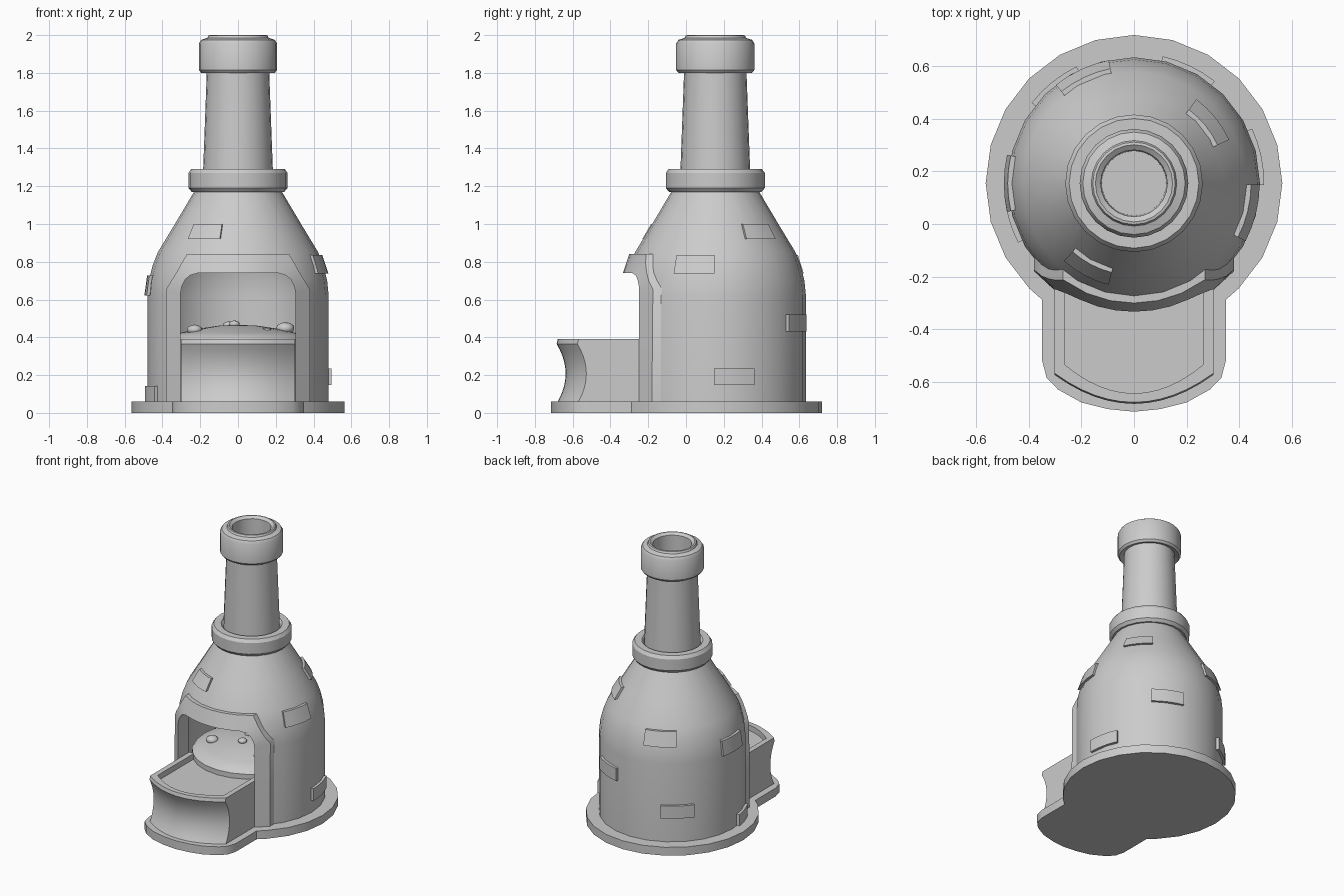
import bpy, bmesh
from math import sin, cos, pi, sqrt, radians

if "Cube" in bpy.data.objects:
    bpy.data.objects.remove(bpy.data.objects["Cube"], do_unlink=True)

AXIS_Y = 0.155      # the oven and chimney share this vertical axis
SEGS = 24
BASE_TOP = 0.06

stone = bpy.data.materials.new("plain grey stone")
stone.use_nodes = True
stone.diffuse_color = (0.6, 0.6, 0.6, 1)
stone.node_tree.nodes["Principled BSDF"].inputs["Base Color"].default_value = (0.6, 0.6, 0.6, 1)


def shade(ob):
    bpy.ops.object.select_all(action="DESELECT")
    ob.select_set(True)
    bpy.context.view_layer.objects.active = ob
    bpy.ops.object.shade_smooth_by_angle(angle=radians(32))


def finish(bm, name):
    bmesh.ops.remove_doubles(bm, verts=bm.verts, dist=0.0001)
    bmesh.ops.recalc_face_normals(bm, faces=bm.faces)
    mesh = bpy.data.meshes.new(name)
    bm.to_mesh(mesh)
    bm.free()
    mesh.materials.append(stone)
    ob = bpy.data.objects.new(name, mesh)
    bpy.context.collection.objects.link(ob)
    shade(ob)
    return ob


def loft(name, rings, cap=True, closed=False):
    """Skin a row of equal vertex rings; closed joins the last ring to the first."""
    bm = bmesh.new()
    rows = [[bm.verts.new(p) for p in ring] for ring in rings]
    pairs = list(zip(rows, rows[1:])) + ([(rows[-1], rows[0])] if closed else [])
    for a, b in pairs:
        for i in range(len(a)):
            j = (i + 1) % len(a)
            bm.faces.new((a[i], a[j], b[j], b[i]))
    if cap and not closed:
        bm.faces.new(rows[0])
        bm.faces.new(rows[-1])
    return finish(bm, name)


def revolve(name, profile):
    """Turn a profile that starts and ends on the axis."""
    bm = bmesh.new()
    rows = []
    for r, z in profile:
        if r == 0:
            rows.append([bm.verts.new((0, AXIS_Y, z))] * SEGS)
        else:
            rows.append([bm.verts.new((r * cos(2 * pi * i / SEGS + pi / 2),
                                       AXIS_Y + r * sin(2 * pi * i / SEGS + pi / 2), z))
                         for i in range(SEGS)])
    for a, b in zip(rows, rows[1:]):
        for i in range(SEGS):
            j = (i + 1) % SEGS
            corners = list(dict.fromkeys((a[i], a[j], b[j], b[i])))
            bm.faces.new(corners)
    return finish(bm, name)


def mirrored(half):
    """Complete a half outline that ends at x = 0."""
    return half + [(-x, v) for x, v in reversed(half[:-1])]


# Oven wall profile and its radius at any height
WALL = [(0.48, 0.05), (0.48, 0.62), (0.472, 0.7), (0.452, 0.78),
        (0.425, 0.85), (0.34, 0.99), (0.215, 1.2)]


def wall_radius(z):
    for (r0, z0), (r1, z1) in zip(WALL, WALL[1:]):
        if z <= z1:
            return r0 + (r1 - r0) * (z - z0) / (z1 - z0)
    return WALL[-1][0]


# Base plate: round under the oven, with a tongue under the tray
tongue = [(0.35, -0.52), (0.333, -0.585), (0.29, -0.63), (0.2, -0.68), (0.1, -0.705), (0, -0.715)]
arc = [(0.565 * cos(a), AXIS_Y + 0.565 * sin(a))
       for a in (pi / 2 - 2 * pi * i / SEGS for i in range(10))]
arc.append((0.35, AXIS_Y - sqrt(0.565 ** 2 - 0.35 ** 2)))
outline = mirrored(arc + tongue)[:-1]
loft("base_plate", [[(x, y, z) for x, y in outline] for z in (0, BASE_TOP)])

# Hollow oven body
inner = [(r - 0.06, z) for r, z in WALL[:-1]]
body = revolve("oven_body", [(0, 1.2)] + WALL[::-1] + inner + [(0, 1.03)])

# Arched opening and the raised frame around it
opening = mirrored([(0.305, 0.05), (0.305, 0.63), (0.298, 0.67), (0.28, 0.705), (0.255, 0.728),
                    (0.215, 0.74), (0.14, 0.74), (0.07, 0.74), (0, 0.74)])
border = mirrored([(0.38, 0.05), (0.38, 0.655), (0.353, 0.7), (0.325, 0.745), (0.3, 0.79),
                   (0.27, 0.84), (0.18, 0.84), (0.09, 0.84), (0, 0.84)])
hole = [((a + c) / 2, (b + d) / 2 - (0.1 if b < 0.1 else 0))
        for (a, b), (c, d) in zip(opening, border)]
cutter = loft("opening_cutter", [[(x, y, z) for x, z in hole] for y in (-1, 0.0)])
cutter.hide_render = True
cut = body.modifiers.new("opening", "BOOLEAN")
cut.operation, cut.solver, cut.object = "DIFFERENCE", "EXACT", cutter
bpy.context.view_layer.objects.active = body
bpy.ops.object.modifier_apply(modifier="opening")
bpy.data.objects.remove(cutter, do_unlink=True)
shade(body)


def on_wall(x, z, offset):
    return (x, AXIS_Y - sqrt((wall_radius(z) + offset) ** 2 - x * x), z)


frame_rings = []
for (xi, zi), (xo, zo) in zip(opening, border):
    frame_rings.append([on_wall(xi, zi, 0.027), on_wall(xo, zo, 0.027),
                        on_wall(xo, zo, -0.05), on_wall(xi, zi, -0.065)])
loft("opening_frame", frame_rings)

# Collar and chimney
revolve("chimney_collar", [(0, 1.17), (0.245, 1.17), (0.262, 1.19), (0.262, 1.27),
                           (0.247, 1.292), (0.2, 1.292), (0.185, 1.275), (0, 1.275)])
revolve("chimney", [(0, 1.22), (0.187, 1.22), (0.165, 1.81), (0.195, 1.8), (0.207, 1.815),
                    (0.207, 1.955), (0.195, 1.975), (0.163, 1.985), (0.157, 1.998),
                    (0.147, 2.0), (0.127, 1.985), (0.123, 1.4), (0, 1.4)])


# Front tray with a hollowed front and a sunken top
def tray_ring(half_width, front_shift, z):
    xs = [half_width * (1 - i / 6) for i in range(13)]
    ring = [(x, -0.575 - 0.11 * (1 - (x / half_width) ** 2) + front_shift, z) for x in xs]
    return ring + [(-half_width, -0.12, z), (half_width, -0.12, z)]


tray_rings = []
for i in range(11):
    t = i / 10
    tray_rings.append(tray_ring(0.302, 0.19 * t * (1 - t), 0.05 + 0.315 * t))
tray_rings += [tray_ring(0.302, 0.006, 0.39), tray_ring(0.265, 0.04, 0.39),
               tray_ring(0.265, 0.04, 0.35)]
loft("front_tray", tray_rings)

# Ash mound and coals
revolve("ash_mound", [(0, 0.06), (0.39, 0.06), (0.39, 0.385), (0.375, 0.402), (0.3, 0.425),
                      (0.2, 0.447), (0.1, 0.462), (0, 0.466)])
coals = [(-0.23, 0.035, 0.44, 0.042), (0.25, 0.12, 0.448, 0.05), (-0.02, 0.08, 0.47, 0.03),
         (0.15, 0.0, 0.433, 0.027), (-0.06, -0.095, 0.418, 0.025), (-0.05, 0.2, 0.465, 0.03)]
for i, (x, y, z, size) in enumerate(coals):
    bm = bmesh.new()
    bmesh.ops.create_icosphere(bm, subdivisions=2, radius=size)
    for v in bm.verts:
        v.co.z *= 0.65
    bmesh.ops.translate(bm, verts=bm.verts, vec=(x, y, z))
    finish(bm, f"coal_{i + 1}")

# Raised bricks: angle around the axis, height, width, brick height
bricks = [(-118, 0.96, 0.175, 0.08), (-14, 0.787, 0.21, 0.1), (39, 0.96, 0.18, 0.08),
          (12, 0.192, 0.215, 0.088), (64.5, 0.475, 0.215, 0.09), (115, 0.787, 0.21, 0.1),
          (129, 0.28, 0.215, 0.09), (180, 0.675, 0.21, 0.105), (197, 0.1, 0.17, 0.085)]
for i, (angle, z, width, height) in enumerate(bricks):
    half = width / 2 / wall_radius(z)
    rings = []
    for k in range(5):
        a = radians(angle) + half * (k / 2 - 1)
        ring = []
        for dz, offset in ((-1, -0.02), (-1, 0.016), (1, 0.016), (1, -0.02)):
            h = z + dz * height / 2
            r = wall_radius(h) + offset
            ring.append((r * cos(a), AXIS_Y + r * sin(a), h))
        rings.append(ring)
    loft(f"brick_{i + 1}", rings)
